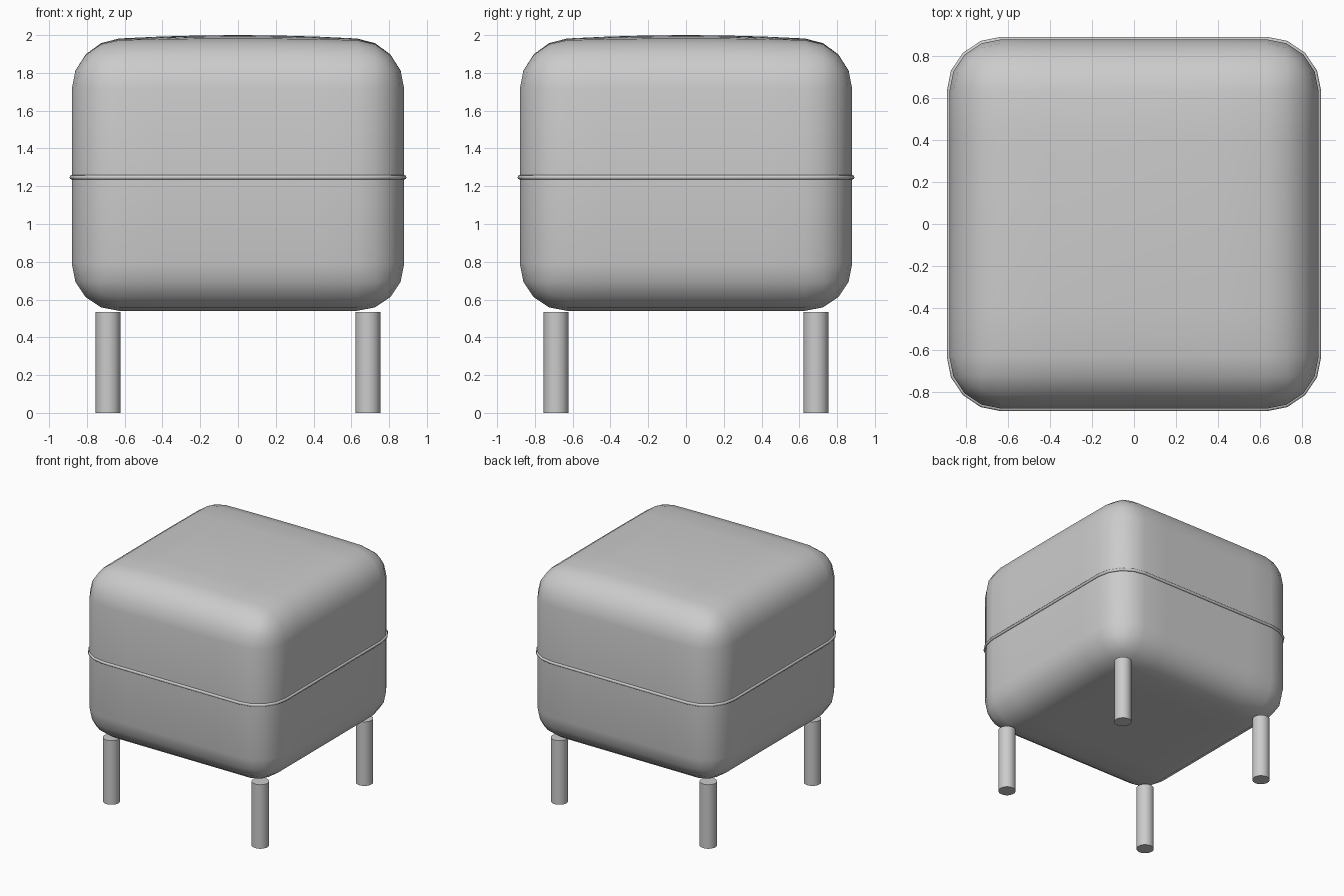
import bpy, bmesh, math
from mathutils import Vector

if "Cube" in bpy.data.objects:
    bpy.data.objects.remove(bpy.data.objects["Cube"])

HALF, RADIUS, SEGMENTS = 0.88, 0.25, 4
BOTTOM, TOP = 0.54, 1.965


def add_mesh(name, bm):
    mesh = bpy.data.meshes.new(name)
    bm.to_mesh(mesh)
    bm.free()
    obj = bpy.data.objects.new(name, mesh)
    bpy.context.collection.objects.link(obj)
    return obj


def activate(obj):
    bpy.ops.object.select_all(action='DESELECT')
    obj.select_set(True)
    bpy.context.view_layer.objects.active = obj


# Upholstered body: rounded block with a slightly domed top
bm = bmesh.new()
bmesh.ops.create_cube(bm, size=1)
for v in bm.verts:
    v.co = Vector((v.co.x * 2 * HALF, v.co.y * 2 * HALF,
                   BOTTOM + (v.co.z + 0.5) * (TOP - BOTTOM)))
bmesh.ops.bevel(bm, geom=bm.edges[:], offset=RADIUS, segments=SEGMENTS,
                profile=0.5, affect='EDGES')
for axis in (Vector((1, 0, 0)), Vector((0, 1, 0))):
    for i in range(-2, 3):
        bmesh.ops.bisect_plane(bm, geom=bm.verts[:] + bm.edges[:] + bm.faces[:],
                               plane_co=axis * i * 0.21, plane_no=axis)
for v in bm.verts:
    if v.co.z > TOP - RADIUS + 0.01:
        v.co.z += 0.035 * (1 - (v.co.x / HALF) ** 2) * (1 - (v.co.y / HALF) ** 2)
body = add_mesh("cushion_body", bm)
activate(body)
bpy.ops.object.shade_smooth_by_angle(angle=math.radians(40))

# Piping seam around the middle
points = []
for q, (sx, sy) in enumerate(((1, 1), (-1, 1), (-1, -1), (1, -1))):
    for i in range(SEGMENTS + 1):
        a = math.pi / 2 * (q + i / SEGMENTS)
        points.append((sx * (HALF - RADIUS) + RADIUS * math.cos(a),
                       sy * (HALF - RADIUS) + RADIUS * math.sin(a), 1.247, 1))
curve = bpy.data.curves.new("piping", 'CURVE')
curve.dimensions = '3D'
curve.bevel_depth = 0.012
curve.bevel_resolution = 2
spline = curve.splines.new('POLY')
spline.points.add(len(points) - 1)
for p, co in zip(spline.points, points):
    p.co = co
spline.use_cyclic_u = True
piping = bpy.data.objects.new("piping", curve)
bpy.context.collection.objects.link(piping)
activate(piping)
bpy.ops.object.convert(target='MESH')
bpy.ops.object.shade_smooth_by_angle(angle=math.radians(50))

# Four round legs
for side, x in (("left", -1), ("right", 1)):
    for end, y in (("front", -1), ("back", 1)):
        bpy.ops.mesh.primitive_cylinder_add(vertices=24, radius=0.066, depth=0.535,
                                            location=(x * 0.688, y * 0.688, 0.2675))
        bpy.context.object.name = f"{end}_{side}_leg"
        bpy.ops.object.shade_smooth_by_angle(angle=math.radians(30))
